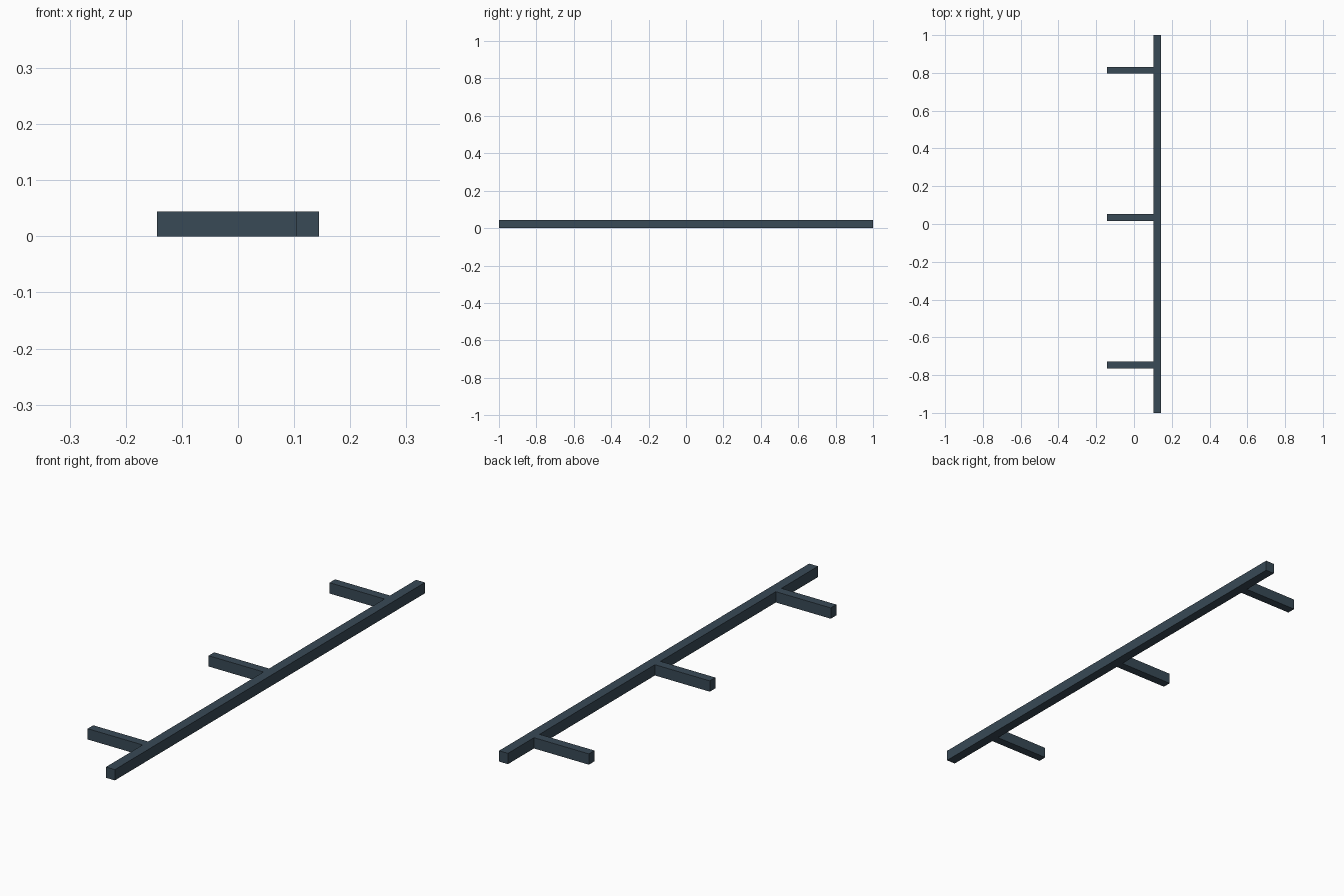
import bpy

if "Cube" in bpy.data.objects:
    bpy.data.objects.remove(bpy.data.objects["Cube"])

HEIGHT = 0.044

paint = bpy.data.materials.new("dark_slate")
paint.diffuse_color = (0.04, 0.067, 0.093, 1)
paint.use_nodes = True
paint.node_tree.nodes["Principled BSDF"].inputs["Base Color"].default_value = paint.diffuse_color


def bar(name, x0, x1, y0, y1):
    """Square-edged bar resting on the ground."""
    bpy.ops.mesh.primitive_cube_add(
        size=1, location=((x0 + x1) / 2, (y0 + y1) / 2, HEIGHT / 2))
    obj = bpy.context.object
    obj.name = name
    obj.scale = (x1 - x0, y1 - y0, HEIGHT)
    bpy.ops.object.transform_apply(location=False, rotation=False, scale=True)
    obj.data.materials.append(paint)
    return obj


# Long rail
bar("long_rail", 0.104, 0.144, -1, 1)

# Three evenly spaced cross arms butting against the rail
for i in range(3):
    y = -0.746 + i * 0.78
    bar(f"cross_arm_{i + 1}", -0.144, 0.104, y - 0.018, y + 0.018)
